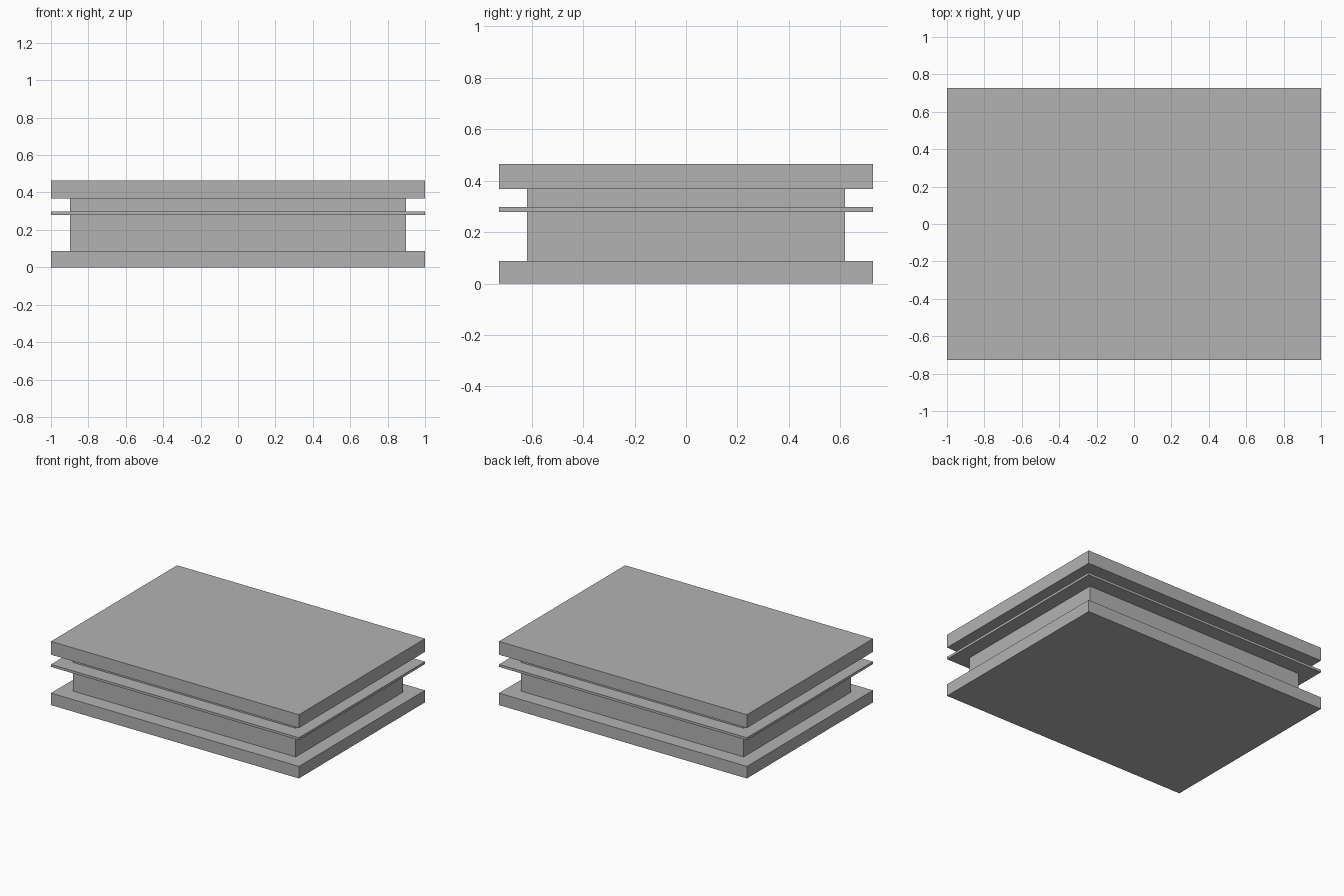
import bpy

default_cube = bpy.data.objects.get("Cube")
if default_cube:
    bpy.data.objects.remove(default_cube, do_unlink=True)

# Single flat grey
grey = bpy.data.materials.new("plain_grey")
grey.use_nodes = True
colour = (0.45, 0.45, 0.45, 1)
grey.diffuse_color = colour
grey.node_tree.nodes["Principled BSDF"].inputs["Base Color"].default_value = colour


def slab(name, width, depth, bottom, top):
    """Centred box spanning the given heights."""
    bpy.ops.mesh.primitive_cube_add(size=1, location=(0, 0, (bottom + top) / 2))
    obj = bpy.context.object
    obj.name = name
    obj.scale = (width, depth, top - bottom)
    bpy.ops.object.transform_apply(location=False, rotation=False, scale=True)
    obj.data.materials.append(grey)
    return obj


WIDTH, DEPTH = 2.0, 1.453
CORE_WIDTH, CORE_DEPTH = 1.796, 1.236

# Stacked plates separated by the recessed core
slab("base_plate", WIDTH, DEPTH, 0, 0.088)
slab("lower_core", CORE_WIDTH, CORE_DEPTH, 0.088, 0.279)
slab("middle_shelf", WIDTH, DEPTH, 0.279, 0.297)
slab("upper_core", CORE_WIDTH, CORE_DEPTH, 0.297, 0.368)
slab("top_plate", WIDTH, DEPTH, 0.368, 0.465)
